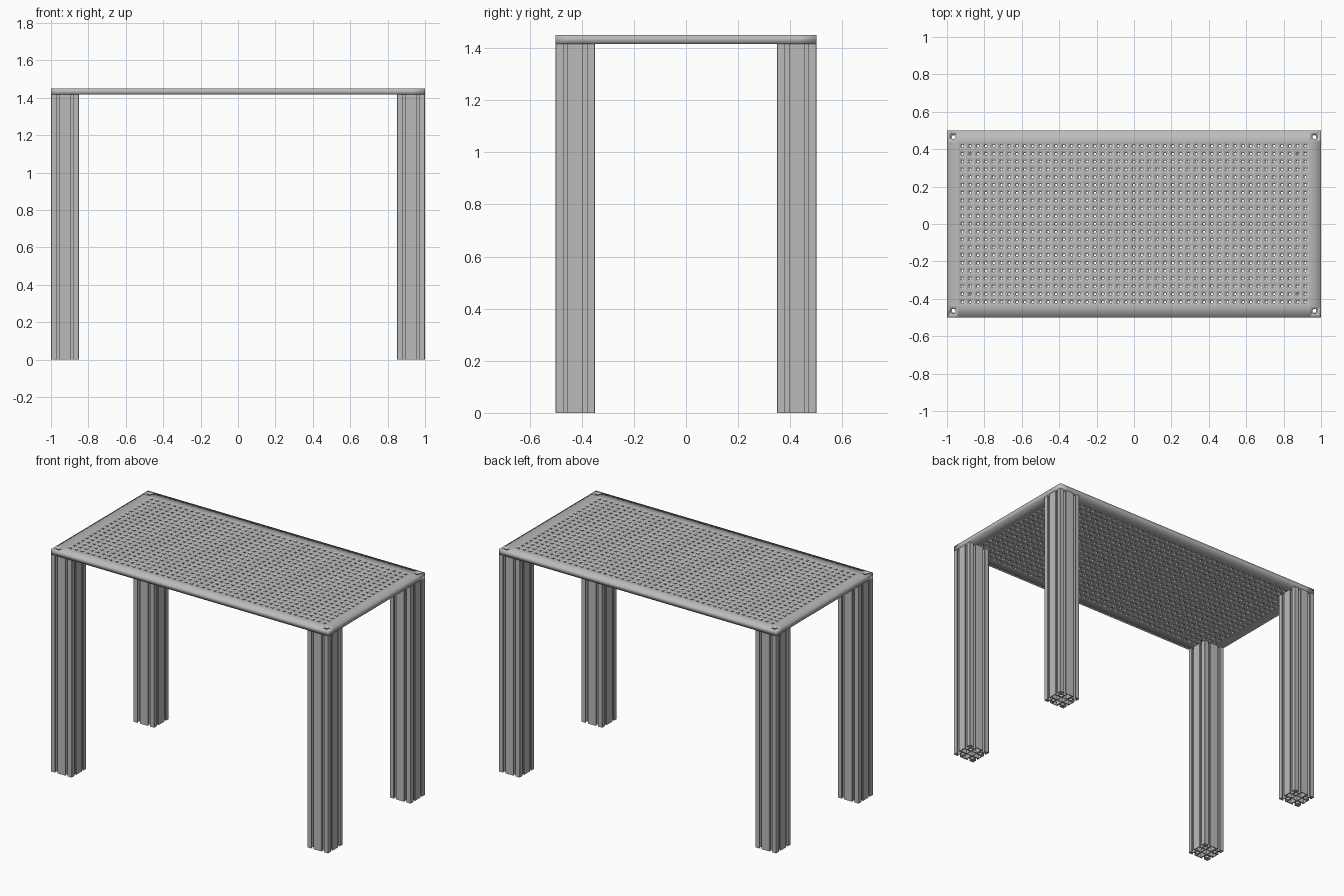
import bpy, bmesh
from math import sin, cos, pi

cube = bpy.data.objects.get("Cube")
if cube:
    bpy.data.objects.remove(cube, do_unlink=True)

MM = 1 / 600            # one millimetre in model units
LEG_H = 850 * MM
BOARD_T = 20 * MM

metal = bpy.data.materials.new("aluminium_grey")
metal.use_nodes = True
grey = (0.5, 0.5, 0.5, 1)
metal.diffuse_color = grey
metal.node_tree.nodes["Principled BSDF"].inputs["Base Color"].default_value = grey


def finish(obj):
    bpy.ops.object.select_all(action='DESELECT')
    obj.select_set(True)
    bpy.context.view_layer.objects.active = obj
    if obj.type == 'CURVE':
        bpy.ops.object.convert(target='MESH')
    bpy.ops.object.shade_smooth_by_angle(angle=0.6)
    return bpy.context.view_layer.objects.active


def circle(cx, cy, r, n=16):
    return [(cx + r * cos(pi / 4 + 2 * pi * i / n),
             cy + r * sin(pi / 4 + 2 * pi * i / n)) for i in range(n)]


# Perforated board: a grid of cells, each with a round hole, thickened downwards
def board():
    bm = bmesh.new()

    def face(points):
        bm.faces.new([bm.verts.new((x, y, 0)) for x, y in points])

    def holed_cell(x0, x1, y0, y1, cx, cy, r):
        corners = [(x1, y1), (x0, y1), (x0, y0), (x1, y0)]
        ring = circle(cx, cy, r)
        q = len(ring) // 4
        for i in range(4):
            arc = [ring[(i * q + k) % len(ring)] for k in range(q + 1)]
            face([corners[i], corners[(i + 1) % 4]] + arc[::-1])

    pitch = 25 * MM
    cols, rows = 45, 21
    xs = [-1] + [(i - cols / 2) * pitch for i in range(cols + 1)] + [1]
    ys = [-0.5] + [(i - rows / 2) * pitch for i in range(rows + 1)] + [0.5]
    for i in range(cols + 2):
        for j in range(rows + 2):
            x0, x1, y0, y1 = xs[i], xs[i + 1], ys[j], ys[j + 1]
            edge_x, edge_y = i in (0, cols + 1), j in (0, rows + 1)
            if edge_x and edge_y:       # corner bolt holes
                cx = (1 - 20 * MM) * (1 if i else -1)
                cy = (0.5 - 20 * MM) * (1 if j else -1)
                holed_cell(x0, x1, y0, y1, cx, cy, 7.5 * MM)
            elif edge_x or edge_y:      # plain margin
                face([(x0, y0), (x1, y0), (x1, y1), (x0, y1)])
            else:                       # threaded hole grid
                holed_cell(x0, x1, y0, y1, (x0 + x1) / 2, (y0 + y1) / 2, 3.5 * MM)
    bmesh.ops.remove_doubles(bm, verts=bm.verts, dist=1e-5)
    mesh = bpy.data.meshes.new("perforated_board")
    bm.to_mesh(mesh)
    bm.free()
    mesh.materials.append(metal)
    obj = bpy.data.objects.new("perforated_board", mesh)
    bpy.context.collection.objects.link(obj)
    obj.location.z = LEG_H + BOARD_T
    thick = obj.modifiers.new("thickness", 'SOLIDIFY')
    thick.thickness = BOARD_T
    thick.offset = -1
    finish(obj)


# Slotted extrusion leg: outline with two T-slots per side, plus inner chambers
def leg_mesh_object():
    half, core = 45, 22.5
    slot = [(-5, 45), (-5, 40.5), (-10, 40.5), (-10, 37), (-5, 32)]
    slot += [(-x, y) for x, y in reversed(slot)]
    side = [(-half + 1, half)]
    for c in (-core, core):
        side += [(c + x, y) for x, y in slot]
    side.append((half - 1, half))

    def turned(points, k):
        for _ in range(k):
            points = [(y, -x) for x, y in points]
        return points

    def rect(x0, x1, y0, y1):
        return [(x0, y0), (x1, y0), (x1, y1), (x0, y1)]

    loops = [[p for k in range(4) for p in turned(side, k)], rect(-12, 12, -12, 12)]
    for k in range(4):
        loops.append(turned(rect(-10, 10, 14.5, 42), k))    # side chamber
        loops.append(turned(rect(35, 42, 35, 42), k))       # corner chamber
        loops.append(turned(circle(core, core, 7.5), k))    # core bore

    curve = bpy.data.curves.new("leg", 'CURVE')
    curve.dimensions = '2D'
    curve.fill_mode = 'BOTH'
    curve.extrude = LEG_H / 2
    for pts in loops:
        spline = curve.splines.new('POLY')
        spline.points.add(len(pts) - 1)
        for p, (x, y) in zip(spline.points, pts):
            p.co = (x * MM, y * MM, 0, 1)
        spline.use_cyclic_u = True
    curve.materials.append(metal)
    obj = bpy.data.objects.new("leg", curve)
    bpy.context.collection.objects.link(obj)
    return finish(obj)


board()
leg = leg_mesh_object()
inset = 45 * MM
for sx, x_name in ((-1, "right"), (1, "left")):
    for sy, y_name in ((-1, "front"), (1, "back")):
        name = f"{y_name}_{x_name}_leg"
        obj = bpy.data.objects.new(name, leg.data)
        bpy.context.collection.objects.link(obj)
        obj.location = (sx * (1 - inset), sy * (0.5 - inset), LEG_H / 2)
bpy.data.objects.remove(leg, do_unlink=True)
